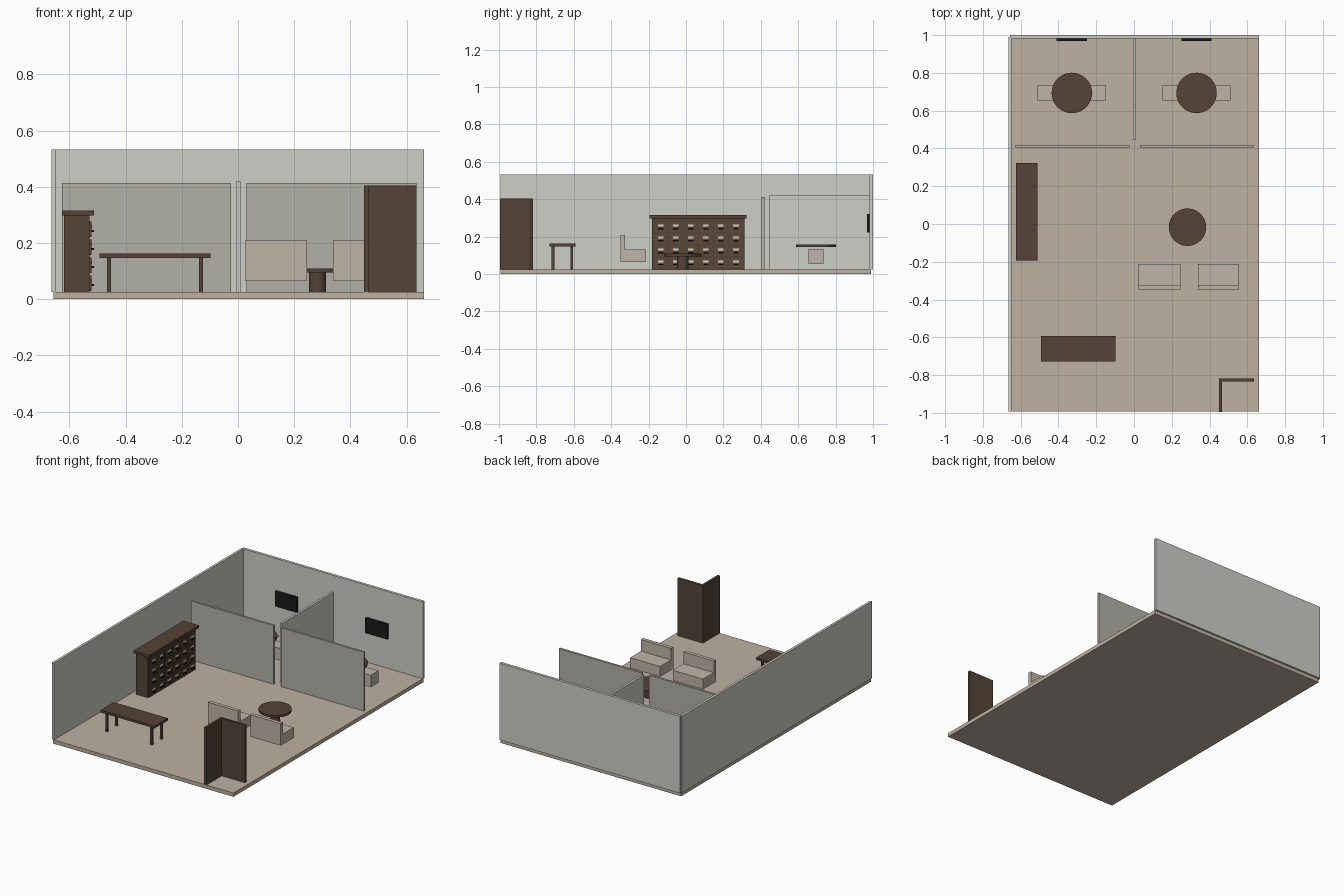
import bpy

if "Cube" in bpy.data.objects:
    bpy.data.objects.remove(bpy.data.objects["Cube"])


def mat(name, r, g, b):
    m = bpy.data.materials.new(name)
    m.diffuse_color = (r, g, b, 1)
    m.use_nodes = True
    m.node_tree.nodes["Principled BSDF"].inputs["Base Color"].default_value = m.diffuse_color
    return m


WALL = mat("wall_grey", 0.62, 0.62, 0.58)
PANEL = mat("panel_grey", 0.45, 0.44, 0.39)
FLOOR = mat("floor_beige", 0.51, 0.44, 0.36)
CLOTH = mat("cloth_beige", 0.53, 0.46, 0.39)
WOOD = mat("dark_wood", 0.09, 0.056, 0.038)
FRONT = mat("drawer_wood", 0.11, 0.065, 0.042)
BLACK = mat("black", 0.01, 0.01, 0.01)
LABEL = mat("label_white", 0.75, 0.72, 0.65)


def box(name, x, y, z, m):
    """Box from (min, max) ranges."""
    bpy.ops.mesh.primitive_cube_add(size=1, location=[(a + b) / 2 for a, b in (x, y, z)])
    o = bpy.context.object
    o.name = name
    o.scale = [b - a for a, b in (x, y, z)]
    bpy.ops.object.transform_apply(location=False, rotation=False)
    o.data.materials.append(m)
    return o


def disc(name, x, y, r, z, m):
    bpy.ops.mesh.primitive_cylinder_add(vertices=48, radius=r, depth=z[1] - z[0],
                                        location=(x, y, (z[0] + z[1]) / 2))
    o = bpy.context.object
    o.name = name
    o.data.materials.append(m)
    bpy.ops.object.shade_smooth_by_angle()


F = 0.025  # floor top

# Room shell
box("floor", (-0.656, 0.662), (-0.993, 0.988), (0, F), FLOOR)
box("left_wall", (-0.664, -0.648), (-0.993, 0.99), (F, 0.532), WALL)
box("back_wall", (-0.656, 0.662), (0.982, 1.0), (F, 0.532), WALL)
box("divider_wall", (-0.006, 0.009), (0.445, 0.982), (F, 0.42), WALL)
box("left_screen", (-0.627, -0.025), (0.405, 0.419), (F, 0.413), PANEL)
box("right_screen", (0.031, 0.635), (0.405, 0.419), (F, 0.413), PANEL)

# Two consulting bays: wall display, floating round table, two stools
for side, cx in (("left", -0.329), ("right", 0.331)):
    box(side + "_display", (cx - 0.08, cx + 0.08), (0.968, 0.982), (0.222, 0.322), BLACK)
    disc(side + "_bay_table", cx, 0.694, 0.107, (0.144, 0.158), WOOD)
    for s in (-1, 1):
        c = cx + s * 0.138
        box(side + "_stool", (c - 0.043, c + 0.043), (0.654, 0.734), (0.053, 0.133), CLOTH)

# Armchairs
for x in ((0.025, 0.245), (0.338, 0.557)):
    box("armchair_seat", x, (-0.35, -0.213), (0.064, 0.132), CLOTH)
    box("armchair_back", x, (-0.35, -0.326), (0.132, 0.209), CLOTH)

# Coffee table
disc("coffee_table_top", 0.283, -0.017, 0.099, (0.095, 0.11), WOOD)
disc("coffee_table_stem", 0.283, -0.017, 0.03, (F, 0.095), WOOD)

# Long table with four legs
box("long_table_top", (-0.492, -0.098), (-0.729, -0.592), (0.147, 0.163), WOOD)
for x in (-0.459, -0.131):
    for y in (-0.711, -0.611):
        box("long_table_leg", (x - 0.007, x + 0.007), (y - 0.007, y + 0.007), (F, 0.147), WOOD)

# Drawer cabinet
box("cabinet_body", (-0.619, -0.529), (-0.182, 0.314), (F, 0.298), WOOD)
box("cabinet_top", (-0.626, -0.512), (-0.194, 0.324), (0.298, 0.315), WOOD)
for i in range(6):
    for j in range(4):
        y = 0.066 + (i - 2.5) * 0.0805
        z = 0.057 + j * 0.064
        box("drawer_front", (-0.529, -0.522), (y - 0.036, y + 0.036), (z - 0.028, z + 0.028), FRONT)
        box("drawer_label", (-0.522, -0.5195), (y - 0.015, y + 0.015), (z + 0.004, z + 0.015), LABEL)
        box("drawer_pull", (-0.522, -0.513), (y - 0.014, y + 0.014), (z - 0.01, z - 0.003), BLACK)

# L-shaped corner screen
box("corner_screen_side", (0.449, 0.465), (-0.995, -0.818), (F, 0.404), WOOD)
box("corner_screen_back", (0.465, 0.636), (-0.834, -0.818), (F, 0.404), WOOD)
